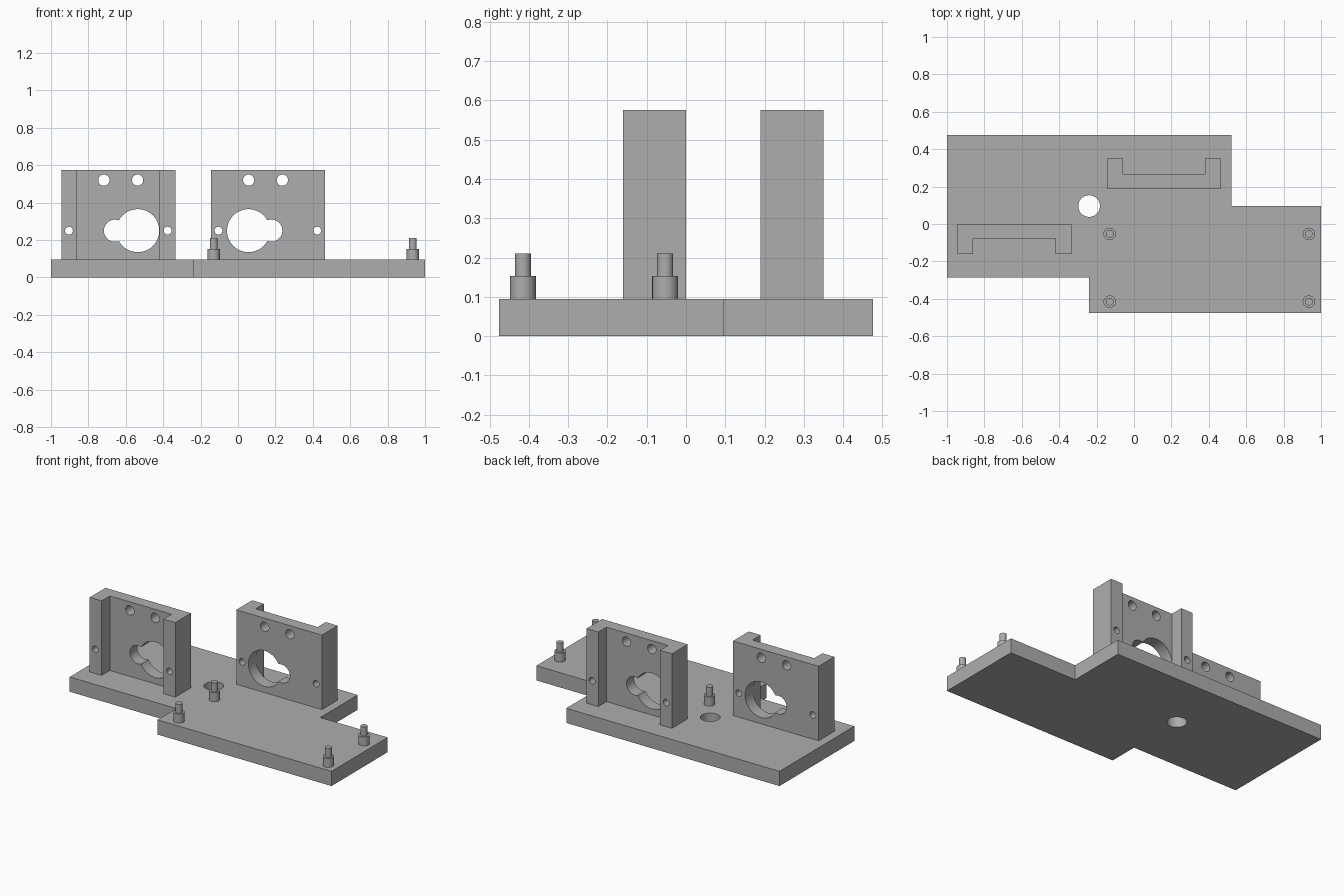
import bpy, bmesh, math
from mathutils import Matrix, Vector

if "Cube" in bpy.data.objects:
    bpy.data.objects.remove(bpy.data.objects["Cube"])

grey = bpy.data.materials.new("plain grey")
grey.diffuse_color = (0.42, 0.42, 0.42, 1)
grey.use_nodes = True
grey.node_tree.nodes["Principled BSDF"].inputs["Base Color"].default_value = grey.diffuse_color

BASE_TOP, BRACKET_TOP = 0.095, 0.575


def make_object(name, bm):
    bmesh.ops.recalc_face_normals(bm, faces=bm.faces)
    mesh = bpy.data.meshes.new(name)
    bm.to_mesh(mesh)
    bm.free()
    mesh.materials.append(grey)
    obj = bpy.data.objects.new(name, mesh)
    bpy.context.collection.objects.link(obj)
    return obj


def extrude_profile(name, points, z0, z1):
    bm = bmesh.new()
    face = bm.faces.new([bm.verts.new((x, y, z0)) for x, y in points])
    new = bmesh.ops.extrude_face_region(bm, geom=[face])["geom"]
    bmesh.ops.translate(bm, vec=(0, 0, z1 - z0),
                        verts=[v for v in new if isinstance(v, bmesh.types.BMVert)])
    return make_object(name, bm)


def add_cylinder(bm, center, r, depth, rot=Matrix(), segments=48):
    bmesh.ops.create_cone(bm, cap_ends=True, segments=segments, radius1=r, radius2=r,
                          depth=depth, matrix=Matrix.Translation(Vector(center)) @ rot)


def drill(obj, center, r, depth, rot=Matrix()):
    bm = bmesh.new()
    add_cylinder(bm, center, r, depth, rot)
    cutter = make_object("hole_cutter", bm)
    cutter.hide_render = True
    mod = obj.modifiers.new("hole", 'BOOLEAN')
    mod.operation, mod.solver, mod.object = 'DIFFERENCE', 'EXACT', cutter
    bpy.context.view_layer.objects.active = obj
    bpy.ops.object.modifier_apply(modifier=mod.name)
    bpy.data.objects.remove(cutter, do_unlink=True)


def smooth(obj):
    bpy.ops.object.select_all(action='DESELECT')
    obj.select_set(True)
    bpy.context.view_layer.objects.active = obj
    bpy.ops.object.shade_smooth_by_angle(angle=math.radians(30))


# Stepped base plate with one through hole
base = extrude_profile("base_plate", [
    (-1, -0.285), (-0.24, -0.285), (-0.24, -0.476), (1, -0.476),
    (1, 0.095), (0.52, 0.095), (0.52, 0.476), (-1, 0.476)], 0, BASE_TOP)
drill(base, (-0.24, 0.096, 0.05), 0.058, 0.4)
smooth(base)

# Channel brackets: the same part, the rear one turned half a circle
SIDE = Matrix.Rotation(math.pi / 2, 4, 'X')
PROFILE = [(-0.305, 0), (-0.305, -0.16), (-0.22, -0.16), (-0.22, -0.077),
           (0.22, -0.077), (0.22, -0.16), (0.305, -0.16), (0.305, 0)]
HOLES = [(0.104, 0.25, 0.115), (-0.018, 0.25, 0.059),      # keyhole opening
         (-0.077, 0.52, 0.03), (0.103, 0.52, 0.03),        # upper holes
         (-0.264, 0.25, 0.021), (0.264, 0.25, 0.021)]      # flange holes

for name, ox, oy, s in (("front_bracket", -0.64, 0.0, 1), ("rear_bracket", 0.16, 0.19, -1)):
    bracket = extrude_profile(name, [(ox + s * x, oy + s * y) for x, y in PROFILE],
                              BASE_TOP, BRACKET_TOP)
    for x, z, r in HOLES:
        drill(bracket, (ox + s * x, oy - s * 0.08, z), r, 0.4, SIDE)
    smooth(bracket)

# Stepped mounting pegs
for i, (x, y) in enumerate([(x, y) for x in (-0.13, 0.935) for y in (-0.415, -0.053)]):
    bm = bmesh.new()
    add_cylinder(bm, (x, y, 0.124), 0.033, 0.058)
    add_cylinder(bm, (x, y, 0.1815), 0.0205, 0.057)
    smooth(make_object(f"mounting_peg_{i + 1}", bm))
